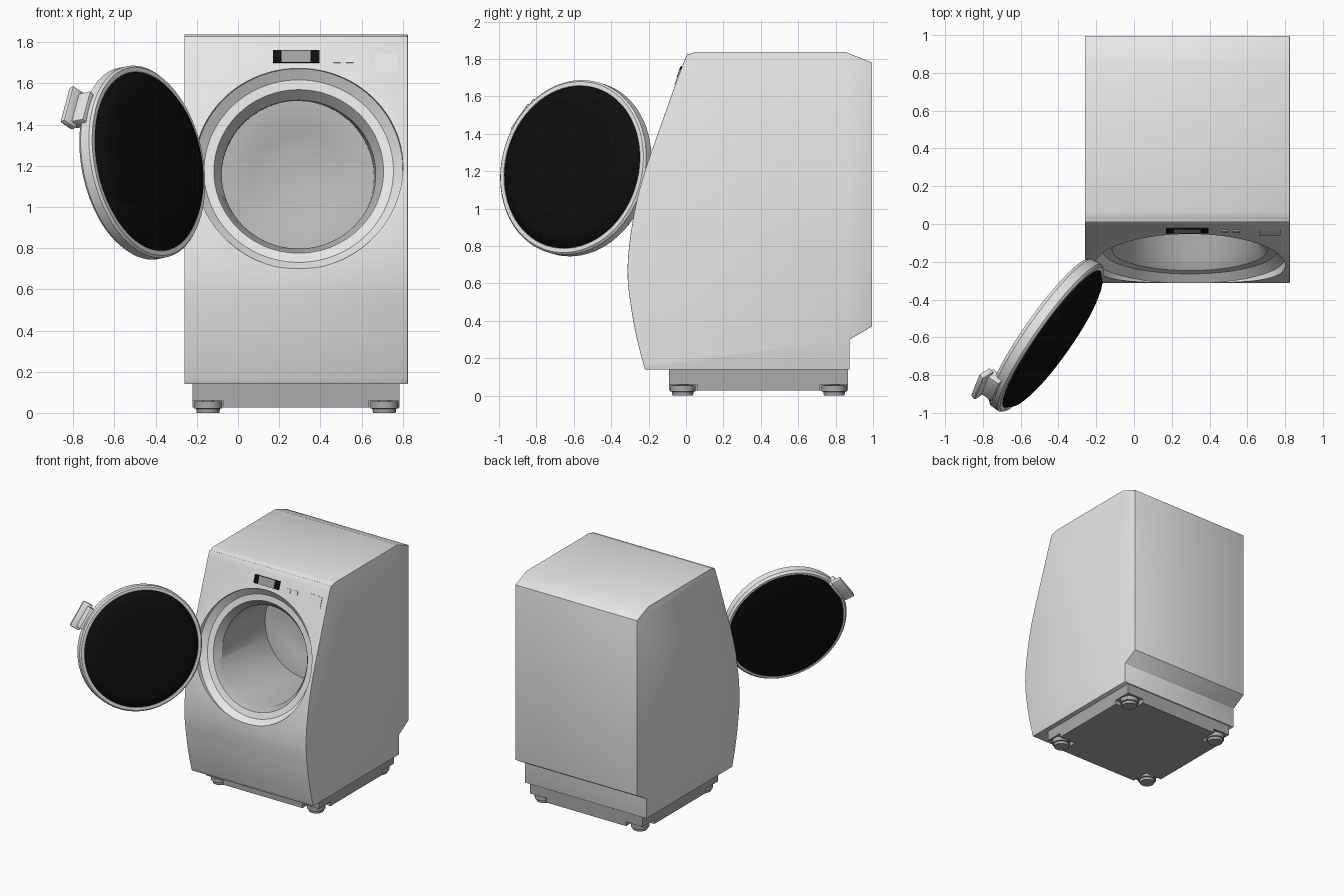
import bpy, bmesh, math
from mathutils import Vector, Matrix

if "Cube" in bpy.data.objects:
    bpy.data.objects.remove(bpy.data.objects["Cube"])


def material(name, value):
    m = bpy.data.materials.new(name)
    m.diffuse_color = (value, value, value, 1)
    m.use_nodes = True
    m.node_tree.nodes["Principled BSDF"].inputs["Base Color"].default_value = m.diffuse_color
    return m


SHELL = material("white shell", 0.8)
GREY = material("drum grey", 0.5)
BASE = material("base grey", 0.4)
BLACK = material("black glass", 0.004)
SCREEN = material("screen grey", 0.35)


def finish(name, bm, mats, smooth=True):
    """Turn a bmesh into a named object."""
    bmesh.ops.recalc_face_normals(bm, faces=bm.faces)
    me = bpy.data.meshes.new(name)
    bm.to_mesh(me)
    bm.free()
    for m in mats:
        me.materials.append(m)
    ob = bpy.data.objects.new(name, me)
    bpy.context.collection.objects.link(ob)
    if smooth:
        smooth_by_angle(ob)
    return ob


def activate(ob):
    bpy.ops.object.select_all(action='DESELECT')
    ob.select_set(True)
    bpy.context.view_layer.objects.active = ob


def smooth_by_angle(ob):
    activate(ob)
    bpy.ops.object.shade_smooth_by_angle(angle=math.radians(30))


def ring(r, centre, u, v, n=72):
    return [Vector(centre) + r * (math.cos(2 * math.pi * i / n) * Vector(u)
            + math.sin(2 * math.pi * i / n) * Vector(v)) for i in range(n)]


def loft(rings, closed=False, mat_ids=None):
    """Skin rings; cap the ends unless the section is a closed loop."""
    bm = bmesh.new()
    vs = [[bm.verts.new(p) for p in r] for r in rings]
    n = len(vs[0])
    for k in range(len(vs) if closed else len(vs) - 1):
        a, b = vs[k], vs[(k + 1) % len(vs)]
        for i in range(n):
            f = bm.faces.new((a[i], a[(i + 1) % n], b[(i + 1) % n], b[i]))
            f.material_index = mat_ids[k] if mat_ids else 0
    if not closed:
        bm.faces.new(vs[0])
        bm.faces.new(vs[-1]).material_index = mat_ids[-1] if mat_ids else 0
    return bm


def lathe(name, section, mat, matrix=Matrix(), closed=False, n=72, smooth=True):
    bm = loft([ring(r, (0, 0, h), (1, 0, 0), (0, 1, 0), n) for r, h in section], closed)
    bm.transform(matrix)
    return finish(name, bm, [mat], smooth)


def box(name, size, matrix, mat, bevel=0.0):
    bm = bmesh.new()
    bmesh.ops.create_cube(bm, size=1, matrix=Matrix.Diagonal((*size, 1)))
    if bevel:
        bmesh.ops.bevel(bm, geom=bm.edges[:], offset=bevel, segments=2, affect='EDGES', profile=0.5)
    bm.transform(matrix)
    return finish(name, bm, [mat], bool(bevel))


# Cabinet: side profile (y, z) with a curved front, extruded across x
front = [(-0.22, 0.14), (-0.262, 0.3), (-0.292, 0.46), (-0.312, 0.63), (-0.303, 0.81),
         (-0.268, 1.02), (-0.22, 1.2), (-0.14, 1.43), (-0.01, 1.79), (0.018, 1.825), (0.06, 1.838)]
outline = []
for i in range(len(front) - 1):
    p0, p1, p2, p3 = [Vector(front[min(max(j, 0), len(front) - 1)]) for j in range(i - 1, i + 3)]
    for t in (0, 0.25, 0.5, 0.75):
        outline.append(0.5 * (2 * p1 + (p2 - p0) * t + (2 * p0 - 5 * p1 + 4 * p2 - p3) * t * t
                              + (3 * p1 - p0 - 3 * p2 + p3) * t ** 3))
outline += [Vector(p) for p in (front[-1], (0.85, 1.838), (0.995, 1.78), (0.995, 0.37),
                                (0.875, 0.30), (0.875, 0.14))]
X0, X1 = -0.26, 0.825
bm = loft([[Vector((x, p.x, p.y)) for p in outline] for x in (X0, X1)])
cabinet = finish("cabinet", bm, [SHELL, GREY], False)
bev = cabinet.modifiers.new("edges", 'BEVEL')
bev.width, bev.segments, bev.limit_method, bev.angle_limit = 0.01, 2, 'ANGLE', math.radians(50)

# Door recess and drum, cut as one hollow
TILT, CX = 0.27, 0.295
c = Vector((CX, -0.18, 1.185))
inward = Vector((0, math.cos(TILT), -math.sin(TILT)))
up = Vector((0, math.sin(TILT), math.cos(TILT)))
rings = [ring(r, c + inward * w, (1, 0, 0), up, 96)
         for w, r in ((-0.2, 0.51), (0.0, 0.505), (0.04, 0.46), (0.045, 0.412), (0.10, 0.374))]
drum_up = (0, 0.06, 1)
rings += [ring(r, (CX - 0.005, y, 1.145), (1, 0, 0), drum_up, 96)
          for y, r in ((0.46, 0.37), (0.465, 0.28), (0.485, 0.22), (0.5, 0.12), (0.505, 0.03))]
cutter = finish("hollow_cutter", loft(rings, mat_ids=[0, 0, 0, 1, 1, 1, 1, 1, 1, 1]), [SHELL, GREY], False)
cutter.hide_render = True
cut = cabinet.modifiers.new("hollow", 'BOOLEAN')
cut.operation, cut.solver, cut.object = 'DIFFERENCE', 'EXACT', cutter
activate(cabinet)
for name in ("edges", "hollow"):
    bpy.ops.object.modifier_apply(modifier=name)
smooth_by_angle(cabinet)
bpy.data.objects.remove(cutter)

# Plinth: upper slab and a cross-shaped lower slab that leaves room for feet
T = Matrix.Translation
PX, PY = 0.2825, 0.3875
box("plinth", (1.005, 0.955, 0.085), T((PX, PY, 0.1025)), BASE)
box("plinth_lower_wide", (1.005, 0.66, 0.035), T((PX, PY, 0.0435)), BASE)
box("plinth_lower_deep", (0.71, 0.955, 0.035), T((PX, PY, 0.0435)), BASE)
for sx in (-1, 1):
    for sy in (-1, 1):
        lathe("foot", [(0.055, 0), (0.058, 0.02), (0.068, 0.022), (0.068, 0.055), (0.03, 0.056), (0.03, 0.07)],
              BASE, T((PX + sx * 0.428, PY + sy * 0.405, 0)), n=24)

# Control panel plates lying on the sloped face
slope = math.atan2(0.13, 0.36)


def panel(name, x0, x1, z0, z1, mat, lift):
    zc = (z0 + z1) / 2
    y = -0.01 + (zc - 1.79) * 0.375 - lift
    box(name, (x1 - x0, 0.008, (z1 - z0) / math.cos(slope)),
        T(((x0 + x1) / 2, y, zc)) @ Matrix.Rotation(-slope, 4, 'X'), mat)


panel("display_frame", 0.17, 0.395, 1.70, 1.762, BLACK, 0.002)
panel("display_screen", 0.212, 0.352, 1.703, 1.759, SCREEN, 0.004)
panel("left_button", 0.463, 0.497, 1.70, 1.73, SHELL, 0.001)
panel("right_button", 0.525, 0.56, 1.70, 1.73, SHELL, 0.001)
panel("power_button", 0.665, 0.775, 1.66, 1.74, SHELL, 0.0005)

# Open door: local z is the door normal, local y runs up the door
n = Vector((0.806, -0.567, 0.17)).normalized()
across = Vector((0, 0, 1)).cross(n).normalized()
rise = n.cross(across)
D = Matrix((across, rise, n)).transposed().to_4x4()
D.translation = (-0.434, -0.61, 1.222)
lathe("door_rim", [(0.438, -0.004), (0.442, 0.0), (0.464, 0.0), (0.474, -0.012), (0.474, -0.062),
                   (0.46, -0.08), (0.445, -0.08), (0.438, -0.07)], SHELL, D, closed=True)
lathe("door_glass", [(0.02, 0.045), (0.25, 0.044), (0.38, 0.04), (0.41, 0.03), (0.441, -0.002),
                     (0.443, -0.079), (0.38, -0.088), (0.02, -0.092)], BLACK, D)

# Door handle: neck and grip on the free edge of the door
H = D @ Matrix.Rotation(math.radians(145), 4, 'Z')
box("handle_neck", (0.06, 0.17, 0.08), H @ T((0.465, 0, -0.075)), SHELL, 0.006)
box("handle_grip", (0.08, 0.21, 0.035), H @ T((0.495, 0, -0.12)) @ Matrix.Rotation(0.25, 4, 'Y'), SHELL, 0.01)
